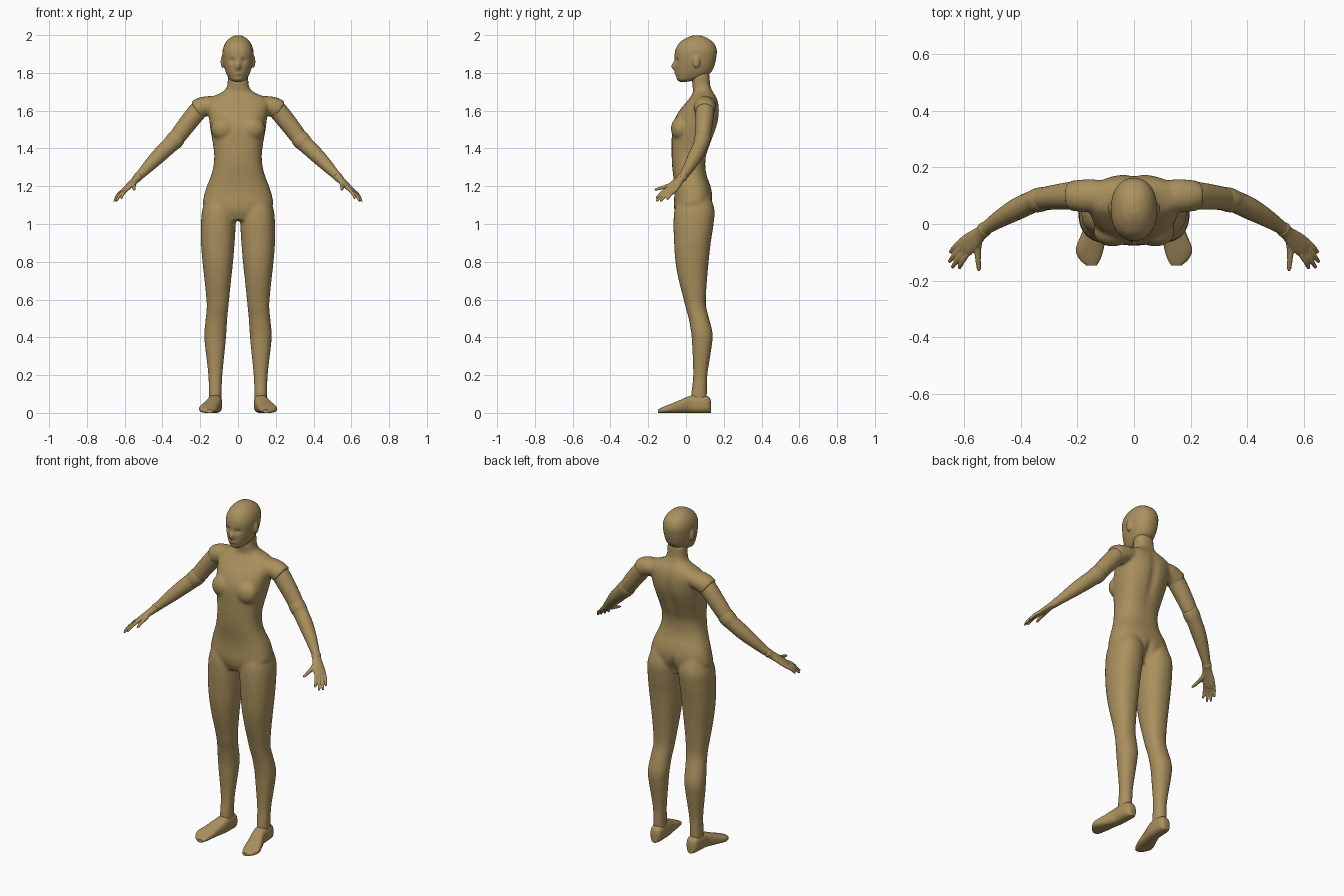
import bpy, bmesh, math
from mathutils import Vector

tan = bpy.data.materials.new("tan")
tan.diffuse_color = (0.40, 0.28, 0.11, 1)


def spline(rows, steps):
    """Catmull-Rom interpolation of tuples of numbers."""
    out = []
    for i in range(len(rows) - 1):
        p0, p1, p2, p3 = (rows[max(0, min(len(rows) - 1, i + k))] for k in (-1, 0, 1, 2))
        for s in range(steps):
            t = s / steps
            out.append([0.5 * (2 * b + (c - a) * t + (2 * a - 5 * b + 4 * c - d) * t * t
                               + (3 * b - a - 3 * c + d) * t ** 3)
                        for a, b, c, d in zip(p0, p1, p2, p3)])
    return out + [list(rows[-1])]


def loft(bm, frames, n=2.0, sides=32):
    """Skin superellipse rings given as (centre, half axis a, half axis b)."""
    rings = []
    for c, a, b in frames:
        ring = []
        for k in range(sides):
            t = 2 * math.pi * k / sides
            u, v = math.cos(t), math.sin(t)
            ring.append(bm.verts.new(c + a * math.copysign(abs(u) ** (2 / n), u)
                                     + b * math.copysign(abs(v) ** (2 / n), v)))
        rings.append(ring)
    for r, s in zip(rings, rings[1:]):
        for k in range(sides):
            m = (k + 1) % sides
            bm.faces.new((r[k], r[m], s[m], s[k]))
    bm.faces.new(rings[0][::-1])
    bm.faces.new(rings[-1])


def stack(bm, rows, side=1, n=2.2, steps=4):
    """Upright loft: rows of (z, centre x, half width, front y, back y)."""
    loft(bm, [(Vector((side * x, (f + b) / 2, z)), Vector((w, 0, 0)), Vector((0, (b - f) / 2, 0)))
              for z, x, w, f, b in spline(rows, steps)], n)


def tube(bm, rows, wide=(0, 1, 0), sides=24, steps=4):
    """Loft along a path: rows of (x, y, z, radius along wide, radius across)."""
    pts = spline(rows, steps)
    frames = []
    for i, p in enumerate(pts):
        d = (Vector(pts[min(i + 1, len(pts) - 1)][:3]) - Vector(pts[max(i - 1, 0)][:3])).normalized()
        w = Vector(wide)
        w = (w - d * w.dot(d)).normalized()
        frames.append((Vector(p[:3]), w * p[3], d.cross(w) * p[4]))
    loft(bm, frames, 2.0, sides)


def ball(bm, c, r):
    res = bmesh.ops.create_uvsphere(bm, u_segments=24, v_segments=16, radius=1)
    for v in res["verts"]:
        v.co = Vector(c) + Vector([v.co[i] * r[i] for i in range(3)])


def finish(bm, name, voxel=0, smooth=0, mirror=False):
    bmesh.ops.recalc_face_normals(bm, faces=bm.faces)
    me = bpy.data.meshes.new(name)
    bm.to_mesh(me)
    bm.free()
    ob = bpy.data.objects.new(name, me)
    bpy.context.collection.objects.link(ob)
    bpy.context.view_layer.objects.active = ob
    for o in bpy.context.selected_objects:
        o.select_set(False)
    ob.select_set(True)
    if voxel:
        m = ob.modifiers.new("fuse", 'REMESH')
        m.mode, m.voxel_size = 'VOXEL', voxel
    if smooth:
        m = ob.modifiers.new("soften", 'SMOOTH')
        m.factor, m.iterations = 0.5, smooth
    if mirror:
        ob.modifiers.new("mirror", 'MIRROR')
    for m in list(ob.modifiers):
        bpy.ops.object.modifier_apply(modifier=m.name)
    ob.data.materials.clear()
    ob.data.materials.append(tan)
    bpy.ops.object.shade_smooth_by_angle(angle=math.radians(50))
    return ob


def sculpt(ob, dabs):
    """Push the surface along y with soft dabs: (centre, radii, amount)."""
    for v in ob.data.vertices:
        dy = 0
        for c, r, amt in dabs:
            q = sum(((abs(v.co[i]) - c[i] if i == 0 else v.co[i] - c[i]) / r[i]) ** 2 for i in range(3))
            dy += amt * math.exp(-q)
        v.co.y += dy


# Torso, shoulders and legs fused into one body
bm = bmesh.new()
stack(bm, [(1.02, 0, .10, -.04, .09), (1.06, 0, .15, -.058, .115), (1.10, 0, .185, -.064, .135),
           (1.15, 0, .18, -.062, .14), (1.20, 0, .165, -.062, .13), (1.25, 0, .145, -.067, .112),
           (1.30, 0, .131, -.073, .103), (1.36, 0, .126, -.076, .107), (1.42, 0, .132, -.076, .128),
           (1.50, 0, .146, -.074, .158), (1.55, 0, .152, -.062, .172), (1.60, 0, .160, -.035, .176),
           (1.64, 0, .165, -.002, .172), (1.67, 0, .145, .022, .162), (1.69, 0, .10, .035, .15),
           (1.71, 0, .068, .037, .138), (1.74, 0, .056, .033, .128), (1.80, 0, .054, .03, .125)], n=2.4)
for s in (-1, 1):
    stack(bm, [(1.17, .09, .065, -.03, .12), (1.08, .10, .088, -.06, .150), (1.0, .104, .092, -.066, .146),
               (.9, .107, .089, -.063, .131), (.8, .107, .081, -.056, .12), (.7, .107, .070, -.038, .111),
               (.6, .107, .060, -.012, .105), (.55, .109, .057, .0, .109), (.5, .114, .057, .014, .122),
               (.42, .120, .058, .028, .141), (.35, .121, .053, .033, .136), (.2, .120, .037, .038, .113),
               (.1, .121, .034, .028, .111), (.06, .121, .033, .03, .108)], side=s)
    ball(bm, (s * .075, -.028, 1.505), (.068, .052, .065))
    tube(bm, [(s * .08, .095, 1.63, .05, .04), (s * .14, .10, 1.63, .058, .048),
              (s * .19, .10, 1.618, .057, .054), (s * .222, .10, 1.60, .053, .054)])
body = finish(bm, "body", voxel=.008, smooth=5)
sculpt(body, [((0, .17, 1.5), (.025, .06, .16), -.010), ((0, .14, 1.06), (.018, .06, .06), -.02)])

# Head with softly shaped face and ears
bm = bmesh.new()
stack(bm, [(1.752, 0, .018, -.03, .0), (1.762, 0, .040, -.042, .05), (1.78, 0, .054, -.050, .105),
           (1.81, 0, .067, -.056, .138), (1.85, 0, .077, -.059, .154), (1.90, 0, .082, -.060, .163),
           (1.93, 0, .079, -.053, .161), (1.96, 0, .066, -.034, .146), (1.985, 0, .043, .002, .112),
           (1.998, 0, .016, .035, .078)])
for s in (-1, 1):
    ball(bm, (s * .081, .055, 1.86), (.011, .02, .034))
head = finish(bm, "head", voxel=.005, smooth=3)
sculpt(head, [((0, -.06, 1.835), (.013, .04, .022), -.020), ((.032, -.055, 1.865), (.018, .03, .014), .009),
              ((0, -.05, 1.795), (.022, .03, .009), -.006), ((0, -.05, 1.765), (.02, .03, .012), -.005)])

# Upper arms
bm = bmesh.new()
tube(bm, [(.17, .10, 1.645, .03, .03), (.19, .10, 1.62, .046, .046), (.22, .10, 1.59, .049, .049),
          (.28, .095, 1.515, .044, .047), (.325, .088, 1.455, .039, .043), (.35, .08, 1.425, .028, .03)])
finish(bm, "upper_arms", mirror=True)

# Forearms, with a rounded elbow collar
bm = bmesh.new()
tube(bm, [(.31, .092, 1.47, .030, .032), (.318, .09, 1.462, .041, .045), (.34, .084, 1.438, .043, .047),
          (.36, .078, 1.418, .039, .043), (.41, .055, 1.37, .039, .040), (.46, .027, 1.32, .033, .034),
          (.51, -.005, 1.268, .025, .025), (.54, -.028, 1.238, .021, .021)])
finish(bm, "forearms", mirror=True)

# Hands: wrist and palm, four fingers and a thumb
bm = bmesh.new()
across = Vector((-.45, -.88, .12)).normalized()
tube(bm, [(.520, -.012, 1.26, .018, .016), (.528, -.018, 1.25, .027, .024), (.542, -.032, 1.235, .025, .020),
          (.57, -.058, 1.208, .034, .016), (.597, -.08, 1.182, .036, .013), (.612, -.092, 1.168, .030, .009)],
     wide=across)
knuckles = Vector((.603, -.084, 1.177))
for off, tip in ((.027, (.620, -.158, 1.135)), (.010, (.645, -.156, 1.122)),
                 (-.008, (.656, -.136, 1.12)), (-.025, (.652, -.102, 1.13))):
    a, b = knuckles + across * off, Vector(tip)
    mid = a.lerp(b, .5) + Vector((.002, 0, .004))
    tube(bm, [(*a, .0095, .0095), (*mid, .0088, .0085), (*a.lerp(b, .92), .0068, .0065), (*b, .003, .003)], sides=12)
tube(bm, [(.548, -.045, 1.225, .014, .013), (.553, -.085, 1.205, .013, .012), (.552, -.125, 1.193, .010, .0095),
          (.549, -.158, 1.183, .0075, .007), (.548, -.167, 1.18, .003, .003)], wide=(1, 0, 0), sides=12)
finish(bm, "hands", voxel=.0035, smooth=2, mirror=True)

# Feet: rows of (y, centre x, half width, top z)
bm = bmesh.new()
rows = [(.132, .118, .016, .06), (.125, .119, .027, .08), (.105, .120, .036, .092), (.06, .122, .038, .095),
        (.02, .125, .039, .090), (-.04, .143, .045, .064), (-.09, .157, .049, .044), (-.125, .156, .037, .029),
        (-.147, .150, .018, .018)]
loft(bm, [(Vector((x, y, h / 2)), Vector((w, 0, 0)), Vector((0, 0, h / 2)))
          for y, x, w, h in spline(rows, 4)], n=2.7)
finish(bm, "feet", mirror=True)
